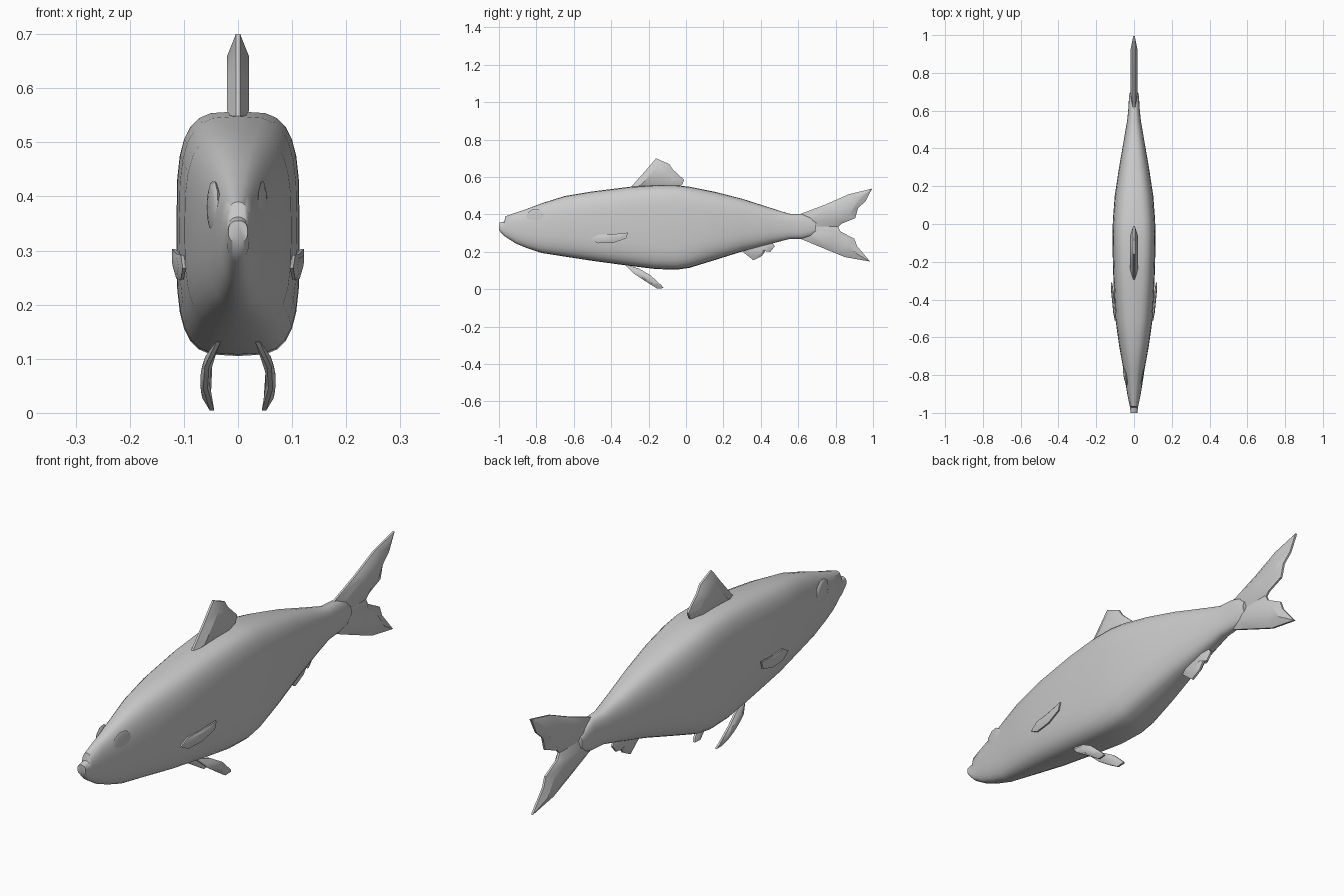
import bpy, bmesh, math
from mathutils import Vector

if "Cube" in bpy.data.objects:
    bpy.data.objects.remove(bpy.data.objects["Cube"])


def finish(name, bm, angle=40):
    bmesh.ops.recalc_face_normals(bm, faces=bm.faces[:])
    me = bpy.data.meshes.new(name)
    bm.to_mesh(me)
    bm.free()
    ob = bpy.data.objects.new(name, me)
    bpy.context.collection.objects.link(ob)
    bpy.ops.object.select_all(action='DESELECT')
    ob.select_set(True)
    bpy.context.view_layer.objects.active = ob
    bpy.ops.object.shade_smooth_by_angle(angle=math.radians(angle))
    return ob


def bridge(bm, a, b):
    n = len(a)
    for i in range(n):
        j = (i + 1) % n
        bm.faces.new((a[i], a[j], b[j], b[i]))


# Body: y, top z, bottom z, half width, section squareness
stations = [
    (-1.0, .355, .315, .018, 2.5), (-.972, .362, .285, .021, 2.5),
    (-.965, .39, .28, .022, 2.5), (-.91, .41, .245, .034, 2.4),
    (-.85, .43, .22, .044, 2.4), (-.77, .46, .194, .056, 2.5),
    (-.65, .498, .175, .078, 2.7), (-.5, .523, .152, .099, 3.0),
    (-.3, .548, .125, .109, 3.4), (-.16, .557, .108, .113, 3.7),
    (-.05, .556, .105, .114, 3.7), (.02, .548, .115, .112, 3.5),
    (.15, .522, .155, .102, 3.1), (.3, .484, .202, .079, 2.8),
    (.45, .436, .242, .053, 2.6), (.55, .404, .268, .036, 2.6),
    (.62, .402, .27, .029, 2.6), (.67, .385, .282, .027, 2.6),
    (.695, .36, .305, .022, 2.4)]
N = 28
bm = bmesh.new()
rings = []
for y, top, bot, w, p in stations:
    ring = []
    for i in range(N):
        a = 2 * math.pi * i / N
        c, s = math.cos(a), math.sin(a)
        x = math.copysign(abs(c) ** (2 / p), c) * w
        z = math.copysign(abs(s) ** (2 / p), s) * (top - bot) / 2
        ring.append(bm.verts.new((x, y, (top + bot) / 2 + z)))
    rings.append(ring)
for a, b in zip(rings, rings[1:]):
    bridge(bm, a, b)
bm.faces.new(rings[0])
bm.faces.new(rings[-1])
finish("body", bm, 50)


# Fin: lens-shaped plate from a (y, z) outline; bend(y, z) gives its mid x
def fin(name, pts, thick, edge=.004, bend=lambda y, z: 0, inner=.6):
    bm = bmesh.new()
    cy = sum(p[0] for p in pts) / len(pts)
    cz = sum(p[1] for p in pts) / len(pts)
    ins = [(cy + (y - cy) * inner, cz + (z - cz) * inner) for y, z in pts]

    def ring(outline, t):
        return [bm.verts.new((bend(y, z) + t, y, z)) for y, z in outline]
    loops = [ring(ins, -thick), ring(pts, -edge), ring(pts, edge), ring(ins, thick)]
    for a, b in zip(loops, loops[1:]):
        bridge(bm, a, b)
    caps = [bm.faces.new(loops[0]), bm.faces.new(loops[-1])]
    bmesh.ops.triangulate(bm, faces=caps)
    return finish(name, bm)


fin("dorsal_fin", [(-.31, .53), (-.29, .552), (-.22, .63), (-.16, .70), (-.09, .67),
                   (-.07, .64), (-.01, .585), (-.02, .56), (-.05, .53)], .02)
fin("tail_upper_lobe", [(.58, .33), (.6, .398), (.75, .455), (.87, .508), (.995, .538),
                        (.96, .47), (.92, .435), (.905, .38), (.83, .35), (.81, .33)], .018)
fin("tail_lower_lobe", [(.58, .34), (.81, .34), (.825, .31), (.90, .27), (.915, .23),
                        (.985, .148), (.85, .172), (.72, .225), (.6, .275)], .018)
fin("anal_fin", [(.27, .235), (.31, .195), (.36, .155), (.405, .178), (.43, .212),
                 (.45, .20), (.475, .23), (.45, .265)], .014)

# Paired fins and eyes
for side, s in (("right", 1), ("left", -1)):
    fin(side + "_pelvic_fin",
        [(-.33, .135), (-.25, .11), (-.19, .075), (-.13, .02), (-.12, .006), (-.155, .004),
         (-.22, .045), (-.28, .085)], .009, .004,
        lambda y, z: s * (.061 - 4.5 * (z - .058) ** 2))
    fin(side + "_pectoral_fin",
        [(-.51, .268), (-.47, .292), (-.40, .293), (-.31, .303), (-.32, .272),
         (-.39, .248), (-.47, .246)], .007, .003,
        lambda y, z: s * (.099 + .10 * (y + .51)))

    bm = bmesh.new()
    bmesh.ops.create_uvsphere(bm, u_segments=10, v_segments=8, radius=1)
    for v in bm.verts:
        x, y, z = v.co
        yy = -.805 + y * .052
        v.co = Vector((s * (.045 + .16 * (yy + .805) - .06 * z * .05) + z * .007,
                       yy, .38 + x * .05))
    finish(side + "_eye", bm)
